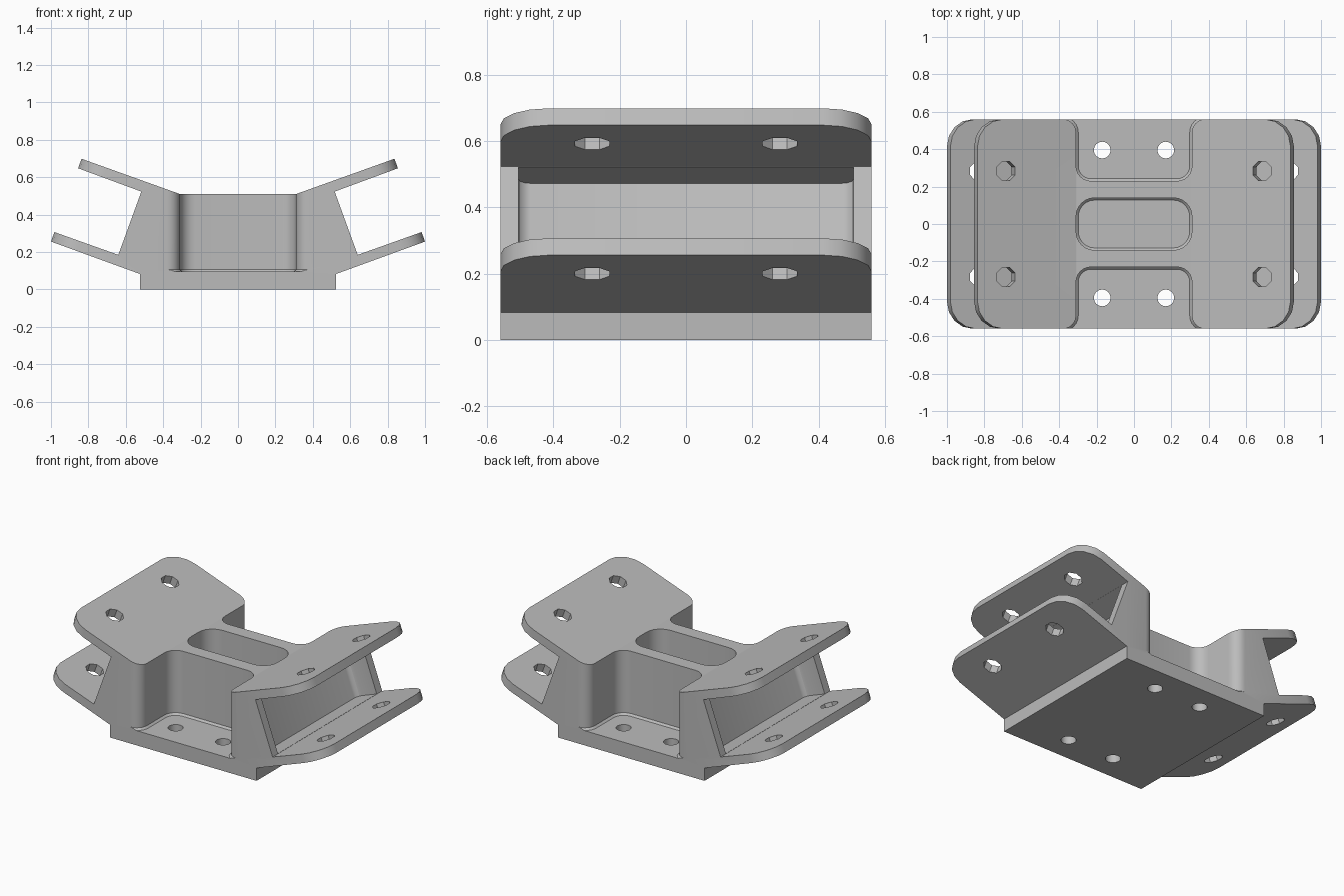
import bpy, bmesh
from math import sin, cos, pi, radians
from mathutils import Vector, Matrix

if "Cube" in bpy.data.objects:
    bpy.data.objects.remove(bpy.data.objects["Cube"])

HALF = 0.56                 # half depth of the bracket
TILT = radians(20)          # flange slope
FLOOR = 0.095               # floor of the front, back and centre recesses

grey = bpy.data.materials.new("plain_grey")
grey.use_nodes = True
grey.diffuse_color = (0.5, 0.5, 0.5, 1)
grey.node_tree.nodes["Principled BSDF"].inputs["Base Color"].default_value = grey.diffuse_color


def to_object(name, bm):
    bmesh.ops.recalc_face_normals(bm, faces=bm.faces)
    mesh = bpy.data.meshes.new(name)
    bm.to_mesh(mesh)
    bm.free()
    mesh.materials.append(grey)
    obj = bpy.data.objects.new(name, mesh)
    bpy.context.collection.objects.link(obj)
    return obj


def prism(points, offset):
    """Extrude a closed 3D outline by an offset vector."""
    bm = bmesh.new()
    face = bm.faces.new([bm.verts.new(p) for p in points])
    new = bmesh.ops.extrude_face_region(bm, geom=[face], use_keep_orig=True)["geom"]
    bmesh.ops.translate(bm, verts=[v for v in new if isinstance(v, bmesh.types.BMVert)], vec=offset)
    bmesh.ops.recalc_face_normals(bm, faces=bm.faces)
    return bm


def bevel(bm, edges, width, segments):
    bmesh.ops.bevel(bm, geom=edges, offset=width, segments=segments,
                    profile=0.5, affect='EDGES', clamp_overlap=True)


def arc(cx, cy, r, start, end, steps=6):
    angles = [radians(start + (end - start) * i / steps) for i in range(steps + 1)]
    return [(cx + r * cos(a), cy + r * sin(a)) for a in angles]


def cut(body, name, bm):
    cutter = to_object(name, bm)
    cutter.hide_render = True
    mod = body.modifiers.new(name, 'BOOLEAN')
    mod.operation, mod.solver, mod.object = 'DIFFERENCE', 'EXACT', cutter
    bpy.context.view_layer.objects.active = body
    bpy.ops.object.modifier_apply(modifier=mod.name)
    bpy.data.objects.remove(cutter)


def well(outline):
    """Vertical recess cutter with a small chamfer around its floor."""
    bm = prism([(x, y, FLOOR) for x, y in outline], (0, 0, 0.8))
    bevel(bm, [e for e in bm.edges if all(v.co.z < FLOOR + 0.01 for v in e.verts)], 0.012, 1)
    return bm


# Body profile: base, lower flange, web, upper flange, mirrored to the other side
along = Vector((cos(TILT), 0, sin(TILT)))
across = Vector((-sin(TILT), 0, cos(TILT)))
web_low = Vector((0.64, 0, 0.185))
web_height = 0.36
web_high = web_low + across * web_height
low_tip, high_tip = Vector((1.0, 0, 0.256)), Vector((0.855, 0, 0.648))
thick = 0.054
half = [Vector((0.525, 0, 0)), Vector((0.525, 0, 0.083)), low_tip, low_tip + across * thick,
        web_low, web_high, high_tip, high_tip + across * thick, Vector((0.31, 0, 0.51))]
profile = half + [Vector((-p.x, 0, p.z)) for p in reversed(half)]
bm = prism([(p.x, -HALF, p.z) for p in profile], (0, 2 * HALF, 0))

# Rounded flange corners: short thickness edges at the tips
corners = [e for e in bm.edges if e.calc_length() < 0.07
           and abs(e.verts[0].co.y - e.verts[1].co.y) < 0.01
           and all(abs(v.co.x) > 0.8 for v in e.verts)]
bevel(bm, corners, 0.145, 4)
body = to_object("angled_flange_bracket", bm)

# Front and back scallops, flared towards the outside
side = arc(0.23, -0.31, 0.08, 90, 0) + arc(0.38, -0.49, 0.07, 180, 270) + [(0.38, -0.7)]
scallop = side + [(-x, y) for x, y in reversed(side)]
for name, s in (("front_scallop", 1), ("back_scallop", -1)):
    cut(body, name, well([(x, y * s) for x, y in scallop]))

# Centre slot
slot = []
for i, (sx, sy) in enumerate(((1, 1), (-1, 1), (-1, -1), (1, -1))):
    slot += arc(0.21 * sx, 0.04 * sy, 0.1, 90 * i, 90 * i + 90)
cut(body, "centre_slot", well(slot))

# Side pockets between the flanges, with rounded inner ends
for name, s in (("left_pocket", 1), ("right_pocket", -1)):
    inner = web_low - along * 0.145
    outline = [inner + across * 0.001, web_low + along * 0.003 + across * 0.001,
               web_high + along * 0.003 - across * 0.001,
               inner + across * (web_height - 0.001)]
    bm = prism([(p.x * s, -0.505, p.z) for p in outline], (0, 1.01, 0))
    inside = [v for v in bm.verts if (Vector((v.co.x * s, 0, v.co.z)) - web_low).dot(along) < -0.1]
    bevel(bm, [e for e in bm.edges if all(v in inside for v in e.verts)
               and abs(e.verts[0].co.y - e.verts[1].co.y) < 0.01], 0.035, 3)
    cut(body, name, bm)

# Bolt holes: tilted ones through both flanges, upright ones through the base
for sx in (1, -1):
    for sy in (1, -1):
        bm = bmesh.new()
        place = (Matrix.Translation((0.775 * sx, 0.283 * sy, 0.395))
                 @ Matrix.Rotation(-TILT * sx, 4, 'Y') @ Matrix.Rotation(pi / 8, 4, 'Z'))
        bmesh.ops.create_cone(bm, cap_ends=True, segments=8, radius1=0.056, radius2=0.056,
                              depth=0.65, matrix=place)
        cut(body, "flange_hole", bm)
        bm = bmesh.new()
        bmesh.ops.create_cone(bm, cap_ends=True, segments=16, radius1=0.045, radius2=0.045,
                              depth=0.4, matrix=Matrix.Translation((0.17 * sx, 0.395 * sy, 0.05)))
        cut(body, "base_hole", bm)

# Smooth the fillets and keep hard edges
bpy.ops.object.select_all(action='DESELECT')
body.select_set(True)
bpy.context.view_layer.objects.active = body
bpy.ops.object.shade_smooth_by_angle(angle=radians(30))
